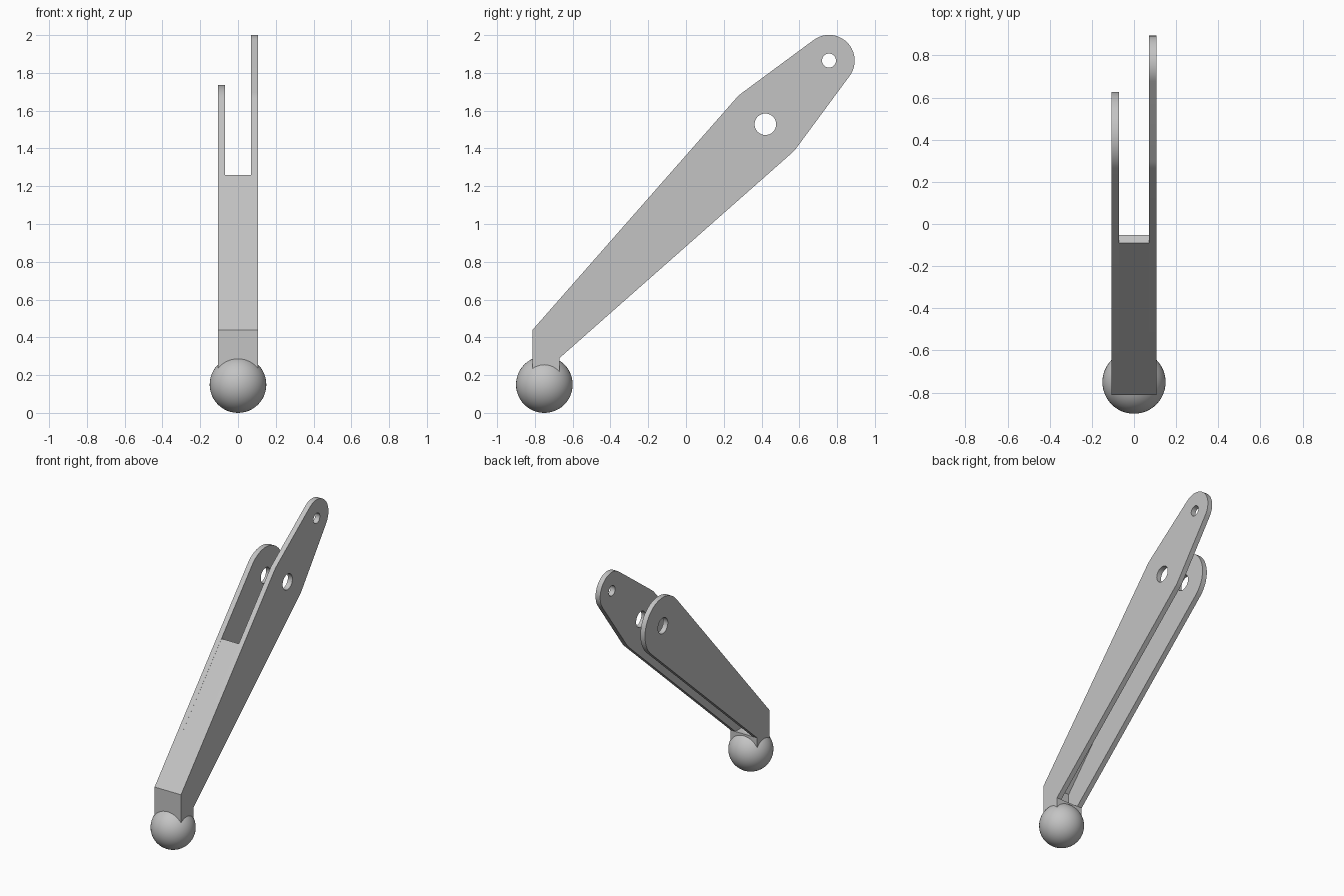
import bpy
from math import sin, cos, radians

cube = bpy.data.objects.get("Cube")
if cube:
    bpy.data.objects.remove(cube, do_unlink=True)

grey = bpy.data.materials.new("plain_grey")
grey.use_nodes = True
colour = (0.55, 0.55, 0.55, 1)
grey.diffuse_color = colour
grey.node_tree.nodes["Principled BSDF"].inputs["Base Color"].default_value = colour

PIVOT, PIVOT_R = (0.42, 1.528), 0.207
TIP, TIP_R = (0.757, 1.865), 0.136
OUTER, INNER = 0.107, 0.07


def arc(centre, radius, start, end, steps):
    """Points along an arc, angles in degrees."""
    angles = [radians(start + (end - start) * i / steps) for i in range(steps + 1)]
    return [(centre[0] + radius * cos(a), centre[1] + radius * sin(a)) for a in angles]


def hole(centre, radius):
    return arc(centre, radius, 0, 360, 32)[:-1]


def extrude_profile(name, loops, x0, x1):
    """Fill side-view (y, z) loops and extrude them from x0 to x1."""
    curve = bpy.data.curves.new(name, "CURVE")
    curve.dimensions = "2D"
    curve.fill_mode = "BOTH"
    curve.extrude = (x1 - x0) / 2
    for loop in loops:
        spline = curve.splines.new("POLY")
        spline.points.add(len(loop) - 1)
        for point, (y, z) in zip(spline.points, loop):
            point.co = (y, z, 0, 1)
        spline.use_cyclic_u = True
    obj = bpy.data.objects.new(name, curve)
    bpy.context.collection.objects.link(obj)
    obj.location.x = (x0 + x1) / 2
    obj.rotation_euler = (radians(90), 0, radians(90))
    bpy.ops.object.select_all(action="DESELECT")
    obj.select_set(True)
    bpy.context.view_layer.objects.active = obj
    bpy.ops.object.convert(target="MESH")
    finish(bpy.context.object)


def finish(obj):
    obj.data.materials.clear()
    obj.data.materials.append(grey)
    bpy.ops.object.shade_smooth_by_angle(angle=radians(25))


# Lower end shared by both side plates
foot = [(-0.67, 0.29), (-0.67, 0.2), (-0.812, 0.2), (-0.812, 0.44)]
pivot_hole = hole(PIVOT, 0.057)

# Short side plate with one rounded end
short_end = arc(PIVOT, PIVOT_R, 138.7, -48.5, 40)
extrude_profile("short_side_plate", [foot + short_end, pivot_hole], -OUTER, -INNER)

# Long side plate, tapering past the pivot to a smaller rounded tip
long_end = (arc(PIVOT, PIVOT_R, 138.7, 126.2, 4)
            + arc(TIP, TIP_R, 126.2, -37, 36)
            + arc(PIVOT, PIVOT_R, -37, -48.5, 4))
extrude_profile("long_side_plate", [foot + long_end, pivot_hole, hole(TIP, 0.037)],
                INNER, OUTER)

# Web joining the plates: upper wall, front wall and floor
web = [(-0.812, 0.2), (-0.812, 0.44), (-0.09, 1.26), (-0.052, 1.227),
       (-0.76, 0.42), (-0.76, 0.29), (-0.67, 0.29), (-0.67, 0.2)]
extrude_profile("channel_web", [web], -INNER, INNER)

# Ball foot
bpy.ops.mesh.primitive_uv_sphere_add(segments=48, ring_count=24, radius=0.15,
                                     location=(0, -0.75, 0.15))
ball = bpy.context.object
ball.name = "ball_foot"
finish(ball)
